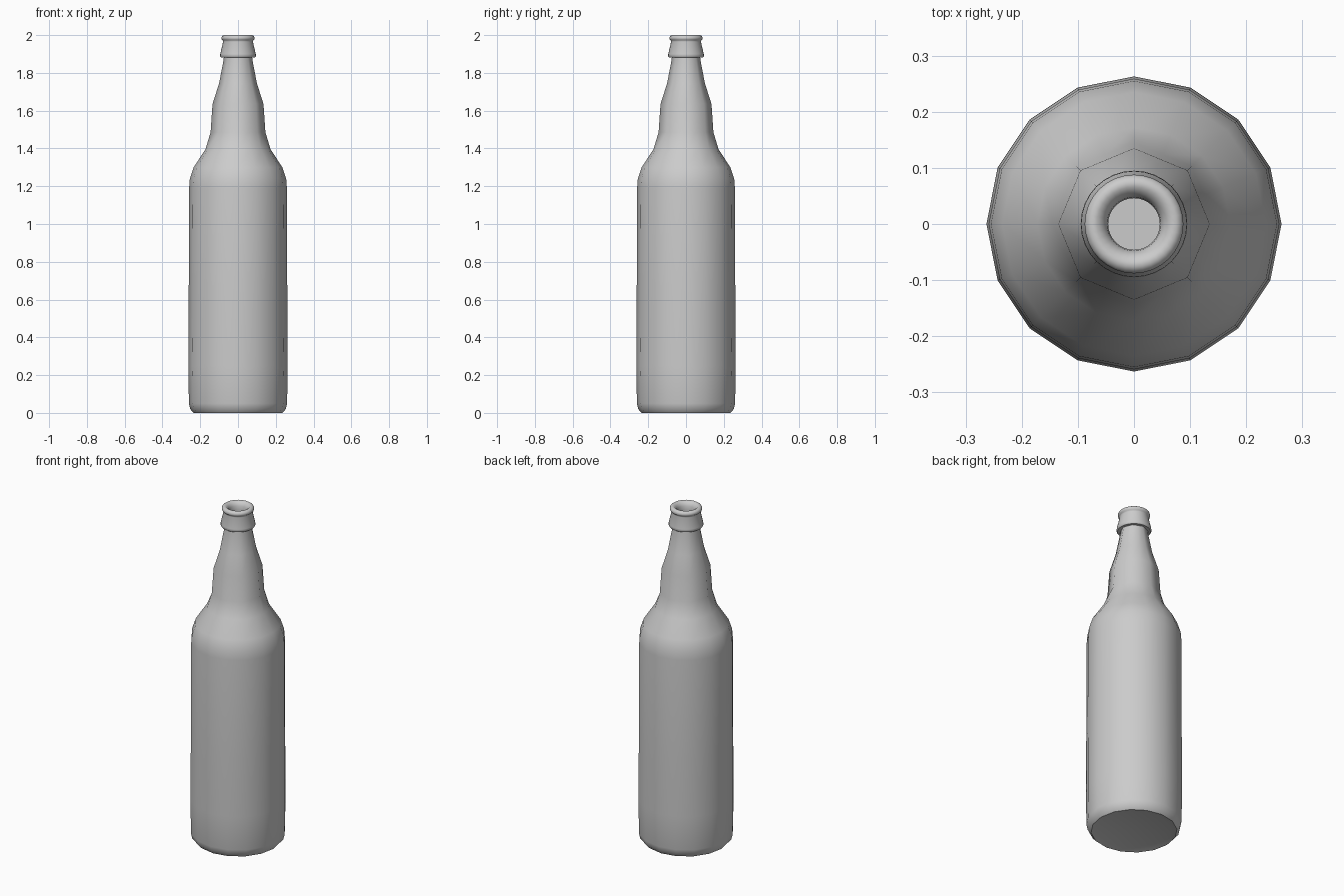
import bpy, bmesh
from math import cos, sin, pi, radians

if "Cube" in bpy.data.objects:
    bpy.data.objects.remove(bpy.data.objects["Cube"])

# Single grey colour
grey = bpy.data.materials.new("plain grey")
grey.use_nodes = True
colour = (0.6, 0.6, 0.6, 1)
grey.diffuse_color = colour
grey.node_tree.nodes["Principled BSDF"].inputs["Base Color"].default_value = colour


def lathe(name, profile, sides, angle, octagon_above=None):
    """Revolve (radius, z) points; rings above octagon_above become eight-sided."""
    bm = bmesh.new()
    rings = []
    for r, z in profile:
        if r == 0:
            rings.append([bm.verts.new((0, 0, z))] * sides)
            continue
        ring = []
        for i in range(sides):
            a = 2 * pi * i / sides
            flat = octagon_above is not None and z > octagon_above and i % 2
            k = r * cos(pi / 8) if flat else r
            ring.append(bm.verts.new((k * cos(a), k * sin(a), z)))
        rings.append(ring)
    for low, high in zip(rings, rings[1:]):
        for i in range(sides):
            j = (i + 1) % sides
            corners = dict.fromkeys((low[i], low[j], high[j], high[i]))
            bm.faces.new(list(corners))
    bmesh.ops.recalc_face_normals(bm, faces=bm.faces)
    mesh = bpy.data.meshes.new(name)
    bm.to_mesh(mesh)
    bm.free()
    mesh.materials.append(grey)
    obj = bpy.data.objects.new(name, mesh)
    bpy.context.collection.objects.link(obj)
    bpy.ops.object.select_all(action="DESELECT")
    obj.select_set(True)
    bpy.context.view_layer.objects.active = obj
    bpy.ops.object.shade_smooth_by_angle(angle=radians(angle))
    return obj


# Body, shoulder and neck, with a slightly dished base
lathe("bottle_body", [
    (0, 0.02), (0.2, 0.008), (0.235, 0), (0.253, 0.02), (0.26, 0.05),
    (0.263, 0.25), (0.261, 0.6), (0.259, 1.19), (0.255, 1.24), (0.235, 1.3),
    (0.172, 1.396), (0.145, 1.486), (0.135, 1.635), (0.1, 1.745),
    (0.076, 1.87), (0.074, 1.9),
], 16, 60, octagon_above=1.45)

# Collar, rounded lip and the mouth with its floor
lathe("collar_and_lip", [
    (0.065, 1.884), (0.09, 1.882), (0.095, 1.888), (0.094, 1.9),
    (0.079, 1.965), (0.08, 1.972), (0.086, 1.976), (0.088, 1.985),
    (0.085, 1.994), (0.076, 2), (0.066, 1.999), (0.055, 1.99),
    (0.048, 1.976), (0.046, 1.955), (0.046, 1.92), (0, 1.92),
], 32, 50)
